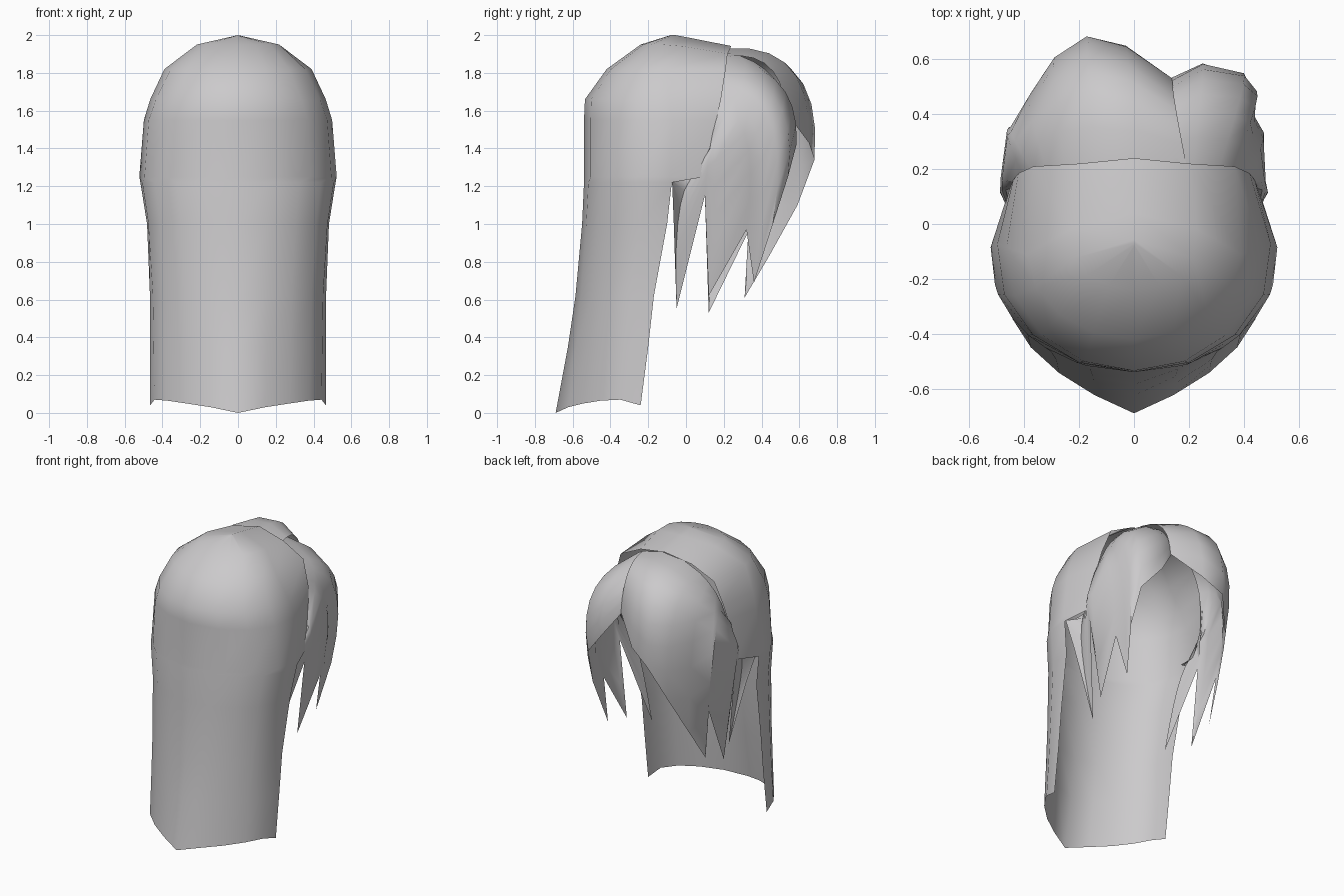
import bpy
import bmesh
from math import sin, cos, acos, pi

default_cube = bpy.data.objects.get("Cube")
if default_cube:
    bpy.data.objects.remove(default_cube, do_unlink=True)

# One grey for all the hair
grey = bpy.data.materials.new("soft_grey")
grey.use_nodes = True
grey_colour = (0.6, 0.59, 0.6, 1)
grey.diffuse_color = grey_colour
grey.node_tree.nodes["Principled BSDF"].inputs["Base Color"].default_value = grey_colour


def make_sheet(name, rows):
    """Skin a grid of points into one smooth open sheet."""
    bm = bmesh.new()
    grid = [[bm.verts.new(point) for point in row] for row in rows]
    for low, high in zip(grid, grid[1:]):
        for i in range(len(low) - 1):
            bm.faces.new((low[i], low[i + 1], high[i + 1], high[i]))
    bmesh.ops.remove_doubles(bm, verts=bm.verts, dist=0.001)
    mesh = bpy.data.meshes.new(name)
    bm.to_mesh(mesh)
    bm.free()
    obj = bpy.data.objects.new(name, mesh)
    bpy.context.collection.objects.link(obj)
    mesh.materials.append(grey)
    bpy.ops.object.select_all(action="DESELECT")
    obj.select_set(True)
    bpy.context.view_layer.objects.active = obj
    bpy.ops.object.shade_smooth_by_angle(angle=pi / 4)


# Cap and long back hair: horizontal rings, open towards the face
STEPS = 5
HEM_LIFT = (0, 0.03, 0.05, 0.065, 0.07, 0.04)


def ring(z, width, centre, back, front, edge, ridge=0.0):
    """Half-ellipse behind the centre, another in front cut off at edge.

    A ridge above zero pulls the back towards a pointed middle.
    """
    last = acos(max(-1, min(1, (centre - edge) / front)))
    result = []
    for i in range(-STEPS, STEPS + 1):
        angle = last * abs(i) / STEPS
        c = cos(angle)
        x = width * sin(angle) * (1 if i > 0 else -1)
        if c > 0:
            y = centre - back * ((1 - ridge) * c + ridge * (1 - angle * 2 / pi))
        else:
            y = centre - front * c
        height = z
        if z == 0:
            height = HEM_LIFT[abs(i)]
        elif z > 1.9:
            height -= 0.1 * max(0, -c)
        result.append((x, y, height))
    return result


cap_rings = [
    ring(0, 0.465, -0.24, 0.45, 0.5, -0.24, 0.65),
    ring(0.35, 0.465, -0.22, 0.405, 0.5, -0.2, 0.35),
    ring(0.62, 0.467, -0.2, 0.385, 0.5, -0.17, 0.15),
    ring(1.0, 0.485, -0.16, 0.39, 0.5, -0.1),
    ring(1.22, 0.52, -0.13, 0.41, 0.5, -0.075),
    ring(1.25, 0.524, -0.12, 0.42, 0.47, 0.1),
    ring(1.55, 0.5, -0.12, 0.42, 0.59, 0.16),
    ring(1.66, 0.465, -0.11, 0.425, 0.7, 0.185),
    ring(1.82, 0.39, -0.1, 0.32, 0.9, 0.21),
    ring(1.95, 0.23, -0.07, 0.17, 0.6, 0.22),
    ring(2.0, 0, -0.05, 0.03, 0.5, 0.24),
]
make_sheet("back_hair", cap_rings)


# Fringe locks: columns curve from the cap's front arch down to a jagged hem
def arch(s):
    """Point on the front arch; beyond 1 it runs back under the cap."""
    side = 1 if s > 0 else -1
    s = abs(s)
    rise = max(0, cos(s * pi / 2)) ** 0.65
    x = 0.45 * sin(min(s, 1) * pi / 2)
    return (side * x, 0.1 + 0.12 * rise - max(0, s - 1), 1.25 + 0.68 * rise)


def column(lift, s, x, y, z, rows=7):
    """Curve from the arch to a hem point; lower hems bulge further out."""
    top = arch(s)
    bulge = 1.75 - 0.5 * z
    control = (x * bulge, y * bulge, top[2] * lift)
    points = []
    for r in range(rows + 1):
        t = r / rows
        points.append(tuple(
            (1 - t) ** 2 * a + 2 * t * (1 - t) * b + t * t * c
            for a, b, c in zip(top, control, (x, y, z))))
    return points


# The side wisp in front of the ear is the same on both locks
side_wisp = [
    (0.93, 0.45, 0.1, 1.15),
    (1.05, 0.3, -0.05, 0.55),
    (1.17, 0.49, -0.07, 1.24),
]
small_lock = [
    (0.2, 0.13, 0.53, 1.59),
    (0.32, 0.25, 0.585, 1.42),
    (0.48, 0.39, 0.54, 1.25),
    (0.58, 0.41, 0.46, 1.0),
    (0.66, 0.36, 0.36, 0.69),
    (0.74, 0.42, 0.32, 0.97),
    (0.84, 0.38, 0.12, 0.62),
] + side_wisp
large_lock = [
    (0.28, 0.14, 0.53, 1.59),
    (0.05, -0.03, 0.65, 1.43),
    (-0.2, -0.17, 0.68, 1.34),
    (-0.38, -0.27, 0.59, 1.1),
    (-0.5, -0.33, 0.44, 0.83),
    (-0.6, -0.37, 0.31, 0.61),
    (-0.7, -0.41, 0.33, 0.96),
    (-0.82, -0.38, 0.12, 0.53),
] + [(-s, -x, y, z) for s, x, y, z in side_wisp]

for name, lift, hem in (("left_fringe", 0.97, small_lock),
                        ("right_fringe", 1.02, large_lock[::-1])):
    columns = [column(lift, *entry) for entry in hem]
    make_sheet(name, list(zip(*columns)))
